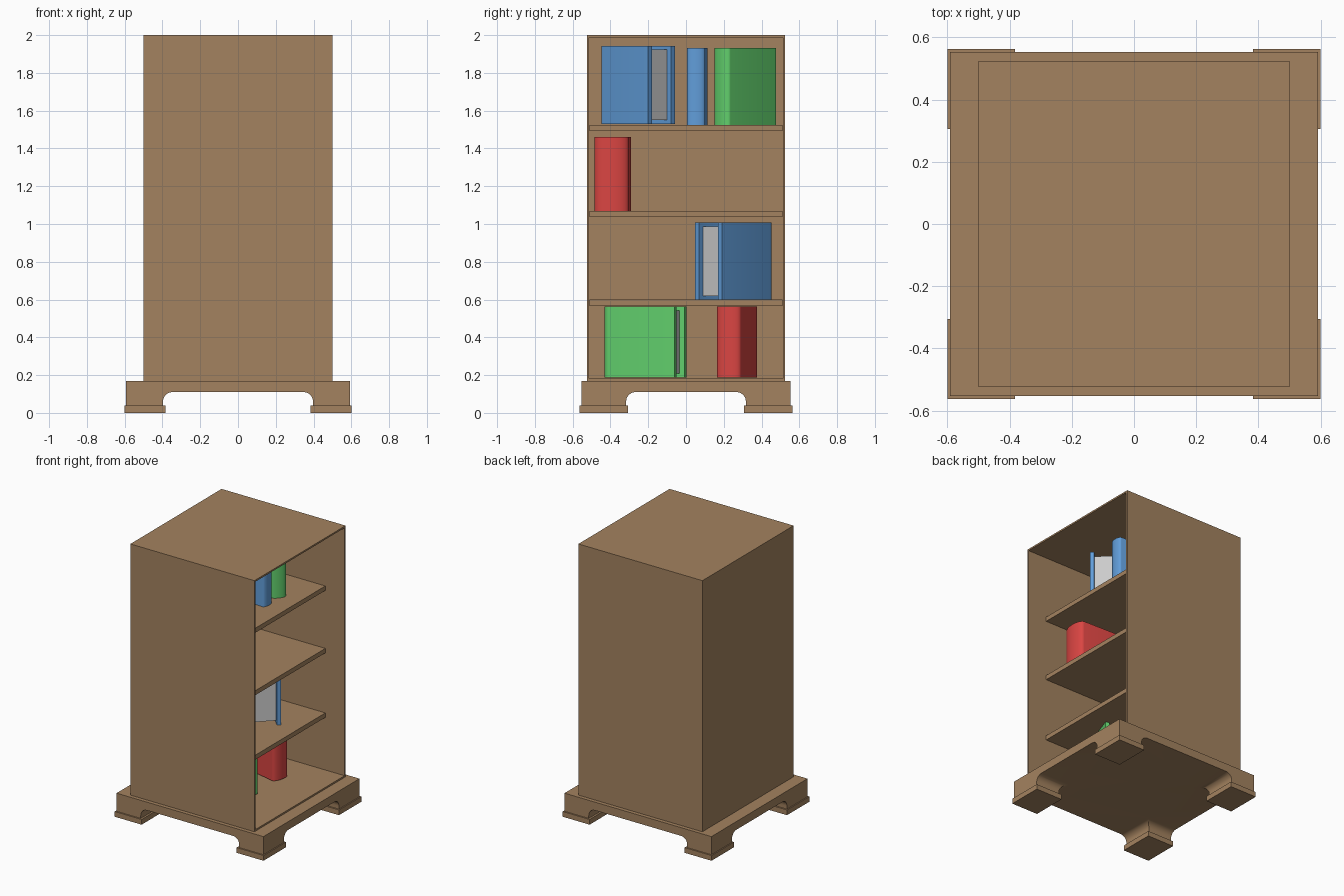
import bpy, bmesh, math
from mathutils import Matrix, Vector

if "Cube" in bpy.data.objects:
    bpy.data.objects.remove(bpy.data.objects["Cube"])


def material(name, rgb):
    m = bpy.data.materials.new(name)
    m.diffuse_color = (*rgb, 1)
    m.use_nodes = True
    m.node_tree.nodes["Principled BSDF"].inputs["Base Color"].default_value = m.diffuse_color
    return m


WOOD = material("wood", (0.37, 0.225, 0.115))
BLUE = material("blue_cover", (0.12, 0.34, 0.70))
GREEN = material("green_cover", (0.12, 0.62, 0.15))
RED = material("red_cover", (0.70, 0.06, 0.055))
PAPER = material("paper", (0.6, 0.6, 0.6))


def finish(name, bm, mat=None, smooth=False):
    bmesh.ops.recalc_face_normals(bm, faces=bm.faces)
    me = bpy.data.meshes.new(name)
    bm.to_mesh(me)
    bm.free()
    ob = bpy.data.objects.new(name, me)
    bpy.context.collection.objects.link(ob)
    if mat:
        me.materials.append(mat)
    if smooth:
        bpy.ops.object.select_all(action='DESELECT')
        ob.select_set(True)
        bpy.context.view_layer.objects.active = ob
        bpy.ops.object.shade_smooth_by_angle(angle=math.radians(35))
    return ob


def box_bm(x0, x1, y0, y1, z0, z1):
    bm = bmesh.new()
    bmesh.ops.create_cube(bm, size=1)
    for v in bm.verts:
        v.co = Vector((x1 if v.co.x > 0 else x0,
                       y1 if v.co.y > 0 else y0,
                       z1 if v.co.z > 0 else z0))
    return bm


def box(name, *dims, mat=WOOD):
    return finish(name, box_bm(*dims), mat)


def prism_bm(points, vec):
    """Extrude a closed outline along a vector."""
    bm = bmesh.new()
    f = bm.faces.new([bm.verts.new(p) for p in points])
    r = bmesh.ops.extrude_face_region(bm, geom=[f], use_keep_orig=True)
    bmesh.ops.translate(bm, vec=vec,
                        verts=[e for e in r["geom"] if isinstance(e, bmesh.types.BMVert)])
    return bm


# Carcass: hollow box open towards +x
bm = box_bm(-0.5, 0.5, -0.525, 0.525, 0.17, 2.0)
front = max(bm.faces, key=lambda f: f.calc_center_median().x)
bmesh.ops.inset_region(bm, faces=[front], thickness=0.017)
r = bmesh.ops.extrude_discrete_faces(bm, faces=[front])
bmesh.ops.translate(bm, vec=(-0.983, 0, 0), verts=r["faces"][0].verts)
finish("cabinet_carcass", bm, WOOD)

# Shelves
for i, z in enumerate((0.60, 1.07, 1.525)):
    box(f"shelf_{i + 1}", -0.485, 0.347, -0.51, 0.51, z - 0.033, z)


# Plinth with an arched opening on every side
def arch(half, top=0.11, r=0.05):
    pts = [(half, 0.0)]
    for k in range(9):
        a = math.radians(90 * k / 8)
        pts.append((half - r + r * math.cos(a), top - r + r * math.sin(a)))
    return pts + [(-u, z) for u, z in reversed(pts)]


plinth = box("plinth", -0.592, 0.592, -0.553, 0.553, 0.035, 0.17)
cutters = [
    finish("arch_cutter_y", prism_bm([(u, -1, z) for u, z in arch(0.397)], (0, 2, 0))),
    finish("arch_cutter_x", prism_bm([(-1, u, z) for u, z in arch(0.317)], (2, 0, 0))),
]
for c in cutters:
    mod = plinth.modifiers.new("arch", 'BOOLEAN')
    mod.operation = 'DIFFERENCE'
    mod.solver = 'EXACT'
    mod.object = c
bpy.ops.object.select_all(action='DESELECT')
plinth.select_set(True)
bpy.context.view_layer.objects.active = plinth
for mod in list(plinth.modifiers):
    bpy.ops.object.modifier_apply(modifier=mod.name)
bpy.ops.object.shade_smooth_by_angle(angle=math.radians(35))
for c in cutters:
    bpy.data.objects.remove(c)

# Foot pads
for sx in (-1, 1):
    for sy in (-1, 1):
        xs = sorted((sx * 0.383, sx * 0.60))
        ys = sorted((sy * 0.306, sy * 0.563))
        box("foot_" + ("right" if sx > 0 else "left") + ("_back" if sy > 0 else "_front"),
            *xs, *ys, 0, 0.038)


# Books: u runs from spine to page edge, v across the thickness
def book(name, mat, angle, w, t, z0, z1, anchor, at):
    c, b = min(0.028, t * 0.2), t * 0.22

    def half_outline(inset):
        h, n = t / 2 - inset, 7
        arc = [(b - (b - inset) * math.cos(k * math.pi / 2 / n),
                h * math.sin(k * math.pi / 2 / n)) for k in range(n + 1)]
        return arc + [(w, h)]

    def full(inset):
        p = half_outline(inset)
        return [(u, -v) for u, v in reversed(p[1:])] + p

    rot = Matrix.Rotation(math.radians(angle), 4, 'Z')
    place = Matrix.Translation((*at, 0)) @ rot @ Matrix.Translation((-anchor[0] * w, -anchor[1] * t, 0))
    # Wrap-around cover
    ring = full(0) + full(c)[::-1]
    bm = prism_bm([(u, v, z0) for u, v in ring], (0, 0, z1 - z0))
    bm.transform(place)
    finish(name + "_cover", bm, mat, True)
    # Page block, recessed inside the cover
    pages = [(min(u, w - 0.03), v) for u, v in full(c)]
    bm = prism_bm([(u, v, z0 + 0.02) for u, v in pages], (0, 0, z1 - z0 - 0.04))
    bm.transform(place)
    finish(name + "_pages", bm, PAPER)


book("blue_book_top", BLUE, 45, 0.385, 0.2, 1.53, 1.943, (1, -0.5), (0.22, -0.2))
book("slim_blue_book", BLUE, 178, 0.4, 0.095, 1.525, 1.933, (0, 0), (0.215, 0.053))
book("green_book_top", GREEN, 140, 0.4, 0.105, 1.525, 1.933, (0, 0), (0.205, 0.18))
book("red_book_middle", RED, 178, 0.4, 0.18, 1.07, 1.46, (0, 0), (0.22, -0.395))
book("blue_book_lower", BLUE, -45, 0.405, 0.2, 0.60, 1.007, (1, 0.5), (0.215, 0.19))
book("green_book_bottom", GREEN, 71, 0.415, 0.19, 0.188, 0.563, (1, -0.5), (0.2, -0.06))
book("red_book_bottom", RED, 167, 0.4, 0.13, 0.188, 0.563, (0, 0), (0.2, 0.222))
